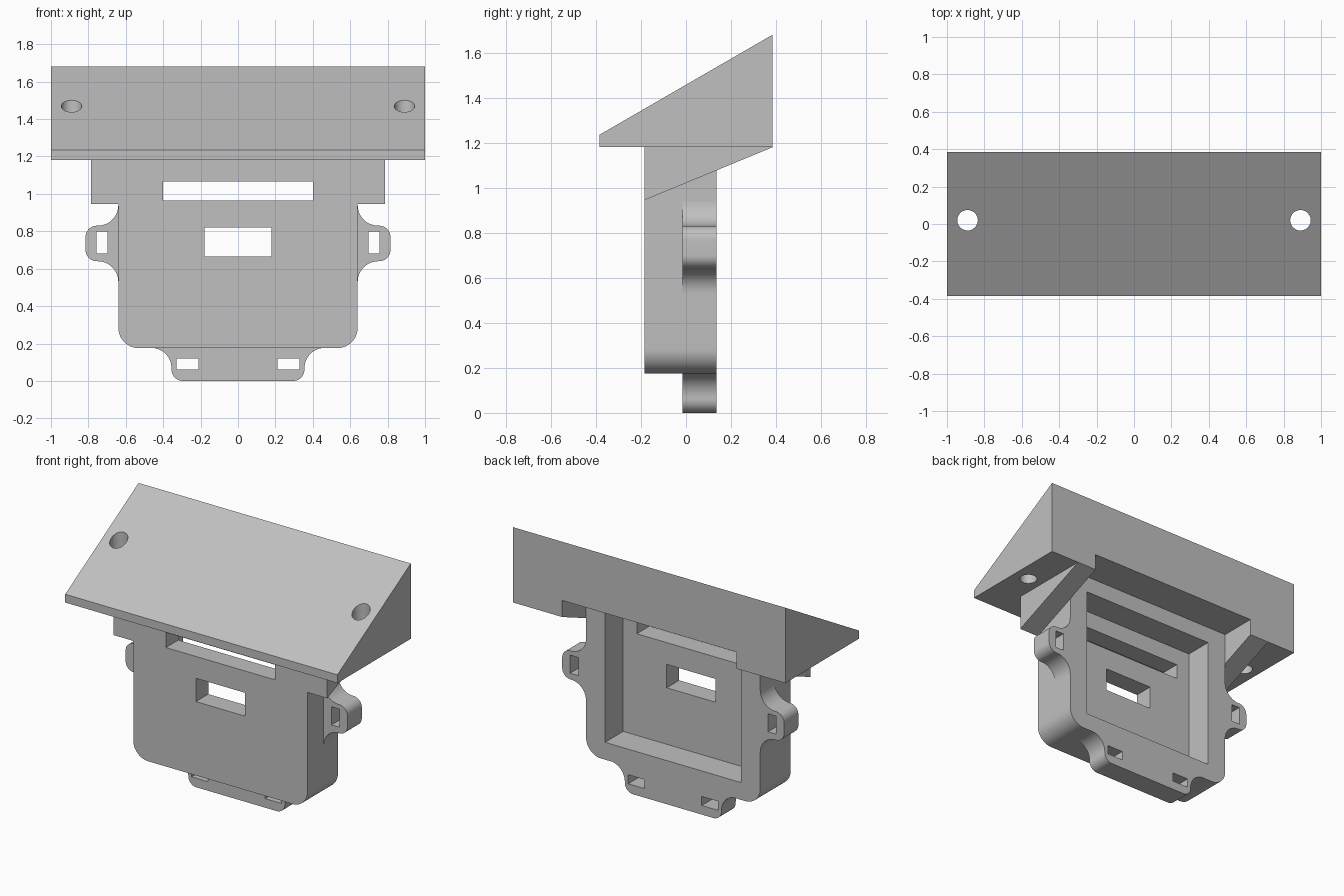
import bpy, bmesh, math

cube = bpy.data.objects.get("Cube")
if cube:
    bpy.data.objects.remove(cube, do_unlink=True)

grey = bpy.data.materials.new("plain grey")
grey.use_nodes = True
COLOUR = (0.53, 0.53, 0.53, 1)
grey.diffuse_color = COLOUR
grey.node_tree.nodes["Principled BSDF"].inputs["Base Color"].default_value = COLOUR


def arc(cx, cz, r, start, end, steps=12):
    """Points along a circular arc, angles in degrees."""
    angles = [math.radians(start + (end - start) * i / steps) for i in range(steps + 1)]
    return [(cx + r * math.cos(a), cz + r * math.sin(a)) for a in angles]


def extrude(name, outline, lo, hi, axis="y"):
    """Extrude an outline (x, z) along y, (y, z) along x, or (x, y) along z."""
    place = {"x": lambda p, d: (d, p[0], p[1]),
             "y": lambda p, d: (p[0], d, p[1]),
             "z": lambda p, d: (p[0], p[1], d)}[axis]
    bm = bmesh.new()
    ends = [[bm.verts.new(place(p, d)) for p in outline] for d in (lo, hi)]
    for ring in ends:
        bm.faces.new(ring)
    n = len(outline)
    for i in range(n):
        j = (i + 1) % n
        bm.faces.new((ends[0][i], ends[0][j], ends[1][j], ends[1][i]))
    bmesh.ops.recalc_face_normals(bm, faces=bm.faces)
    mesh = bpy.data.meshes.new(name)
    bm.to_mesh(mesh)
    bm.free()
    mesh.materials.append(grey)
    obj = bpy.data.objects.new(name, mesh)
    bpy.context.collection.objects.link(obj)
    return obj


def box(name, x0, x1, y0, y1, z0, z1):
    return extrude(name, [(x0, z0), (x1, z0), (x1, z1), (x0, z1)], y0, y1)


def activate(obj):
    bpy.ops.object.select_all(action="DESELECT")
    obj.select_set(True)
    bpy.context.view_layer.objects.active = obj


def cut(obj, *cutters):
    activate(obj)
    for cutter in cutters:
        mod = obj.modifiers.new("cut", "BOOLEAN")
        mod.operation = "DIFFERENCE"
        mod.solver = "EXACT"
        mod.object = cutter
        bpy.ops.object.modifier_apply(modifier=mod.name)
        bpy.data.objects.remove(cutter, do_unlink=True)


def mirror_x(obj):
    activate(obj)
    mod = obj.modifiers.new("mirror", "MIRROR")
    mod.use_mirror_merge = False
    bpy.ops.object.modifier_apply(modifier=mod.name)


def both_sides(points):
    """Close a right-hand outline with its mirror image."""
    return points + [(-x, z) for x, z in reversed(points)]


FRONT, BACK, TAB_FRONT = -0.185, 0.135, -0.015
HALF, DECK = 0.64, 1.18

# Housing with rounded lower corners, rear pocket and front openings
housing = extrude("housing", both_sides(arc(HALF - 0.11, 0.285, 0.11, -90, 0) + [(HALF, DECK)]),
                  FRONT, BACK)
cut(housing,
    box("pocket", -0.5, 0.5, -0.055, 0.3, 0.29, 1.3),
    box("slot", -0.4, 0.4, -0.3, 0.1, 0.965, 1.065),
    box("window", -0.18, 0.18, -0.3, 0.1, 0.665, 0.82))

# Sloped top wedge with a rear notch and two vertical screw holes
wedge = extrude("top_wedge", [(-0.385, DECK), (0.385, DECK), (0.385, 1.68), (-0.385, 1.235)],
                -1, 1, "x")
holes = [extrude("screw_hole", arc(side * 0.89, 0.02, 0.055, 0, 345, 23), 1, 2, "z")
         for side in (-1, 1)]
cut(wedge, box("notch", -HALF, HALF, BACK, 0.5, 1.1, 1.29), *holes)

# Sloped gussets under the wedge
gussets = extrude("gussets", [(FRONT, 0.945), (0.385, DECK), (FRONT, DECK)], HALF, 0.785, "x")
mirror_x(gussets)

# Side strap ears with filleted roots
ear_outline = (arc(0.75, 0.94, 0.11, 180, 270) + arc(0.755, 0.77, 0.06, 90, 0)
               + arc(0.755, 0.70, 0.06, 0, -90) + arc(0.75, 0.53, 0.11, 90, 180))
ears = extrude("side_ears", ear_outline, TAB_FRONT, BACK)
cut(ears, box("ear_hole", 0.697, 0.757, -0.3, 0.3, 0.68, 0.80))
mirror_x(ears)

# Bottom strap tab
tab_outline = both_sides(arc(0.295, 0.06, 0.06, -90, 0) + arc(0.465, 0.067, 0.11, 180, 90))
tab = extrude("bottom_tab", tab_outline, TAB_FRONT, BACK)
cut(tab, *[box("tab_hole", min(s * 0.21, s * 0.33), max(s * 0.21, s * 0.33), -0.3, 0.3, 0.06, 0.12)
           for s in (-1, 1)])

for part in (housing, wedge, gussets, ears, tab):
    activate(part)
    bpy.ops.object.shade_smooth_by_angle(angle=math.radians(30))
